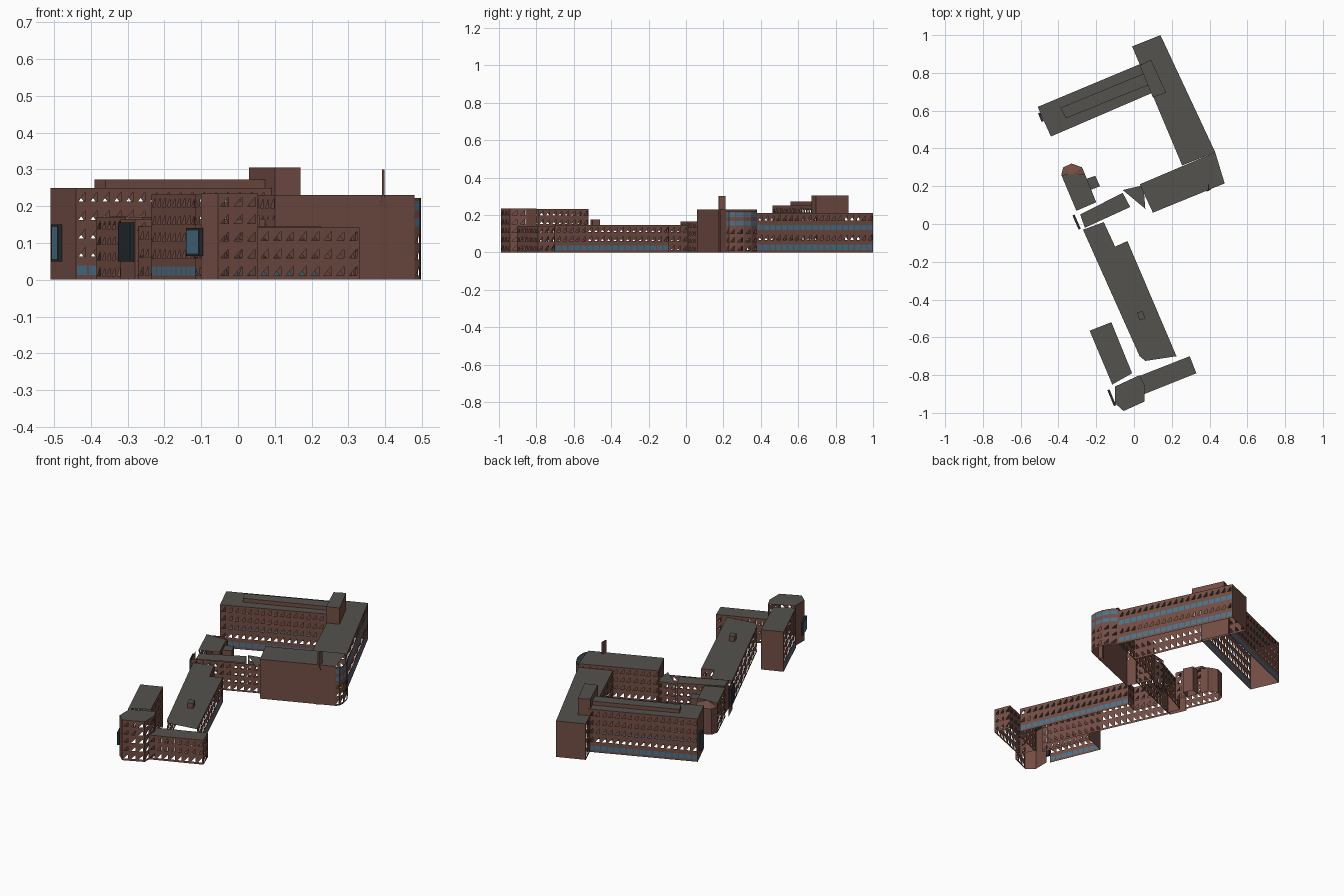
import bpy, bmesh, math
from mathutils import Vector

if "Cube" in bpy.data.objects:
    bpy.data.objects.remove(bpy.data.objects["Cube"])


def material(name, rgb):
    m = bpy.data.materials.new(name)
    m.diffuse_color = (*rgb, 1)
    m.use_nodes = True
    m.node_tree.nodes["Principled BSDF"].inputs["Base Color"].default_value = m.diffuse_color
    return m


BRICK = material("brick", (0.17, 0.075, 0.058))
ROOF = material("roof", (0.09, 0.085, 0.075))
GLASS = material("glass", (0.07, 0.17, 0.26))
DARK = material("dark_frame", (0.02, 0.025, 0.03))
MATS = [BRICK, ROOF, GLASS, DARK]


def finish(bm, name):
    me = bpy.data.meshes.new(name)
    bmesh.ops.remove_doubles(bm, verts=bm.verts, dist=0.0001)
    bm.to_mesh(me)
    bm.free()
    for m in MATS:
        me.materials.append(m)
    ob = bpy.data.objects.new(name, me)
    bpy.context.collection.objects.link(ob)
    return ob


def face(bm, pts, mat=0):
    f = bm.faces.new([bm.verts.new(p) for p in pts])
    f.material_index = mat


def wall(bm, p, q, z0, z1, style):
    """One letter per floor from the ground up: w windows, g glass strip, - blank."""
    p, q = Vector(p), Vector(q)

    def at(u, z):
        v = p.lerp(q, u)
        return (v.x, v.y, z)

    def quad(u0, u1, a, b, mat=0):
        face(bm, [at(u0, a), at(u1, a), at(u1, b), at(u0, b)], mat)

    cols = max(1, round((q - p).length / 0.036))
    h = (z1 - z0) / len(style)
    for r, kind in enumerate(style):
        a, b = z0 + r * h, z0 + (r + 1) * h
        if kind == "-":
            quad(0, 1, a, b)
            continue
        lo, hi = a + 0.25 * h, b - 0.22 * h
        quad(0, 1, a, lo)
        quad(0, 1, hi, b)
        for c in range(cols):
            u0, u1 = c / cols, (c + 1) / cols
            m = (0.08 if kind == "g" else 0.2) / cols
            s, t = u0 + m, u1 - m
            quad(u0, s, lo, hi)
            quad(t, u1, lo, hi)
            if kind == "g":
                quad(s, t, lo, hi, 2)
            else:
                # half of every opening is filled, the other half is open
                face(bm, [at(s, lo), at(t, hi), at(s, hi)])


def block(name, pts, height, styles, z0=0.0, roof=1):
    """Hollow building part: counter-clockwise outline, one wall style per edge, flat roof."""
    bm = bmesh.new()
    for i, p in enumerate(pts):
        st = styles[i % len(styles)]
        if st:
            wall(bm, p, pts[(i + 1) % len(pts)], z0, height, st)
    if roof is not None:
        face(bm, [(x, y, height) for x, y in pts], roof)
    return finish(bm, name)


# ---- north court ----
block("north_wing", [(-0.51, 0.62), (-0.44, 0.463), (0.11, 0.70), (0.04, 0.85)], 0.25,
      ["-----", "gwwww", "-", "gwwww"])
block("roof_penthouse", [(-0.39, 0.615), (-0.36, 0.56), (0.10, 0.745), (0.06, 0.80)], 0.272,
      ["-"], 0.25)
block("stair_tower", [(0.03, 0.84), (0.10, 0.67), (0.17, 0.695), (0.09, 0.87)], 0.305, ["-"], 0.2)
block("east_wing", [(-0.01, 0.94), (0.255, 0.31), (0.43, 0.38), (0.14, 1.0)], 0.21,
      ["wwww", None, "gwgw", "----"])
block("court_south_block", [(0.10, 0.06), (0.48, 0.215), (0.43, 0.38), (0.03, 0.21)], 0.23,
      ["-----", None, "wwwww", "wwwww"])

# curved glazed east end
bm = bmesh.new()
curve = [(0.48, 0.215), (0.495, 0.23), (0.497, 0.265), (0.487, 0.31), (0.465, 0.35), (0.43, 0.38)]
for p, q in zip(curve, curve[1:]):
    wall(bm, p, q, 0, 0.222, "wwwgg")
finish(bm, "curved_east_end")

# tall chimney fin on the south face, wider at its foot
bm = bmesh.new()
foot = [(0.383, 0.172), (0.408, 0.183), (0.402, 0.21), (0.383, 0.20)]
top = [(0.392, 0.174), (0.398, 0.177), (0.398, 0.21), (0.392, 0.208)]
mid = 0.23
rings = [(foot, 0.0), (foot, 0.2), (top, mid), (top, 0.30)]
for (a, za), (b, zb) in zip(rings, rings[1:]):
    for i in range(4):
        j = (i + 1) % 4
        face(bm, [(*a[i], za), (*a[j], za), (*b[j], zb), (*b[i], zb)])
face(bm, [(*p, 0.30) for p in top])
finish(bm, "chimney_fin")

# ---- link between the courts ----
block("link", [(-0.26, -0.02), (-0.02, 0.09), (-0.06, 0.165), (-0.285, 0.05)], 0.165,
      [None, None, "wwww", "----"])
block("link_bay", [(-0.06, 0.18), (0.06, 0.08), (0.05, 0.205)], 0.165, [None, None, "wwww"])
bm = bmesh.new()
wall(bm, (-0.28, -0.03), (0.09, 0.125), 0, 0.165, "wwww")
wall(bm, (-0.32, 0.065), (-0.28, -0.03), 0, 0.165, "----")
wall(bm, (0.10, 0.06), (0.07, 0.13), 0, 0.165, "----")
finish(bm, "link_outer_walls")

# faceted pavilion with a sloping hipped tip
block("pavilion", [(-0.385, 0.26), (-0.305, 0.07), (-0.20, 0.115), (-0.26, 0.265)], 0.17,
      ["wwww", None, "wwww", None])
bm = bmesh.new()
tip = [(-0.26, 0.265), (-0.275, 0.30), (-0.33, 0.32), (-0.375, 0.30), (-0.385, 0.26)]
for p, q in zip(tip, tip[1:]):
    wall(bm, p, q, 0, 0.15, "----")
    face(bm, [(*p, 0.15), (*q, 0.15), (-0.322, 0.262, 0.172)])
finish(bm, "pavilion_tip")
for s, p in enumerate([(-0.26, 0.265), (-0.385, 0.26)]):
    bm = bmesh.new()
    face(bm, [(*p, 0.15), (*p, 0.17), (-0.322, 0.262, 0.172)])
    finish(bm, "pavilion_gable_%d" % s)
block("pavilion_annex", [(-0.25, 0.24), (-0.23, 0.18), (-0.18, 0.20), (-0.205, 0.255)], 0.15, ["---"])

# ---- south wing ----
block("spine", [(-0.27, -0.03), (0.03, -0.70), (0.06, -0.725), (0.225, -0.70), (-0.035, -0.09),
                (-0.10, -0.12), (-0.16, 0.01)], 0.145,
      ["www", None, None, "gww", "www", "www", None])
block("spine_roof_box", [(0.03, -0.51), (0.06, -0.50), (0.045, -0.46), (0.015, -0.47)], 0.175, ["-"], 0.145)
block("south_bar", [(0.055, -0.90), (0.33, -0.79), (0.295, -0.70), (0.015, -0.81)], 0.142,
      ["www", "www", "www", None])
block("south_west_wing", [(-0.235, -0.565), (-0.115, -0.85), (-0.01, -0.79), (-0.12, -0.52)], 0.232,
      ["gwwww", None, "wwwww", "-----"])
block("south_end_block", [(-0.10, -0.86), (-0.10, -0.95), (-0.055, -0.99), (0.055, -0.94),
                          (0.055, -0.85), (0.03, -0.80)], 0.235,
      ["-----", "-----", "wwwww", "wwwww", "-----", None])


# framed projecting glass bays
def glass_bay(name, p, q, z0, z1, glass_mat):
    p, q = Vector(p), Vector(q)
    d = (q - p).normalized()
    n = Vector((d.y, -d.x)) * 0.012
    outline = [p, p + n, q + n, q]
    bm = bmesh.new()
    for i in range(3):
        a, b = outline[i], outline[i + 1]
        face(bm, [(*a, z0), (*b, z0), (*b, z1), (*a, z1)], 3)
    for z in (z0, z1):
        face(bm, [(*v, z) for v in outline], 3)
    a, b = p + n * 1.05 + d * 0.006, q + n * 1.05 - d * 0.006
    face(bm, [(*a, z0 + .006), (*b, z0 + .006), (*b, z1 - .006), (*a, z1 - .006)], glass_mat)
    finish(bm, name)


glass_bay("south_glass_bay", (-0.13, -0.875), (-0.095, -0.96), 0.065, 0.14, 2)
glass_bay("link_glass_bay", (-0.315, 0.05), (-0.282, -0.025), 0.05, 0.155, 3)
glass_bay("north_wing_bay", (-0.497, 0.59), (-0.478, 0.545), 0.05, 0.15, 2)
